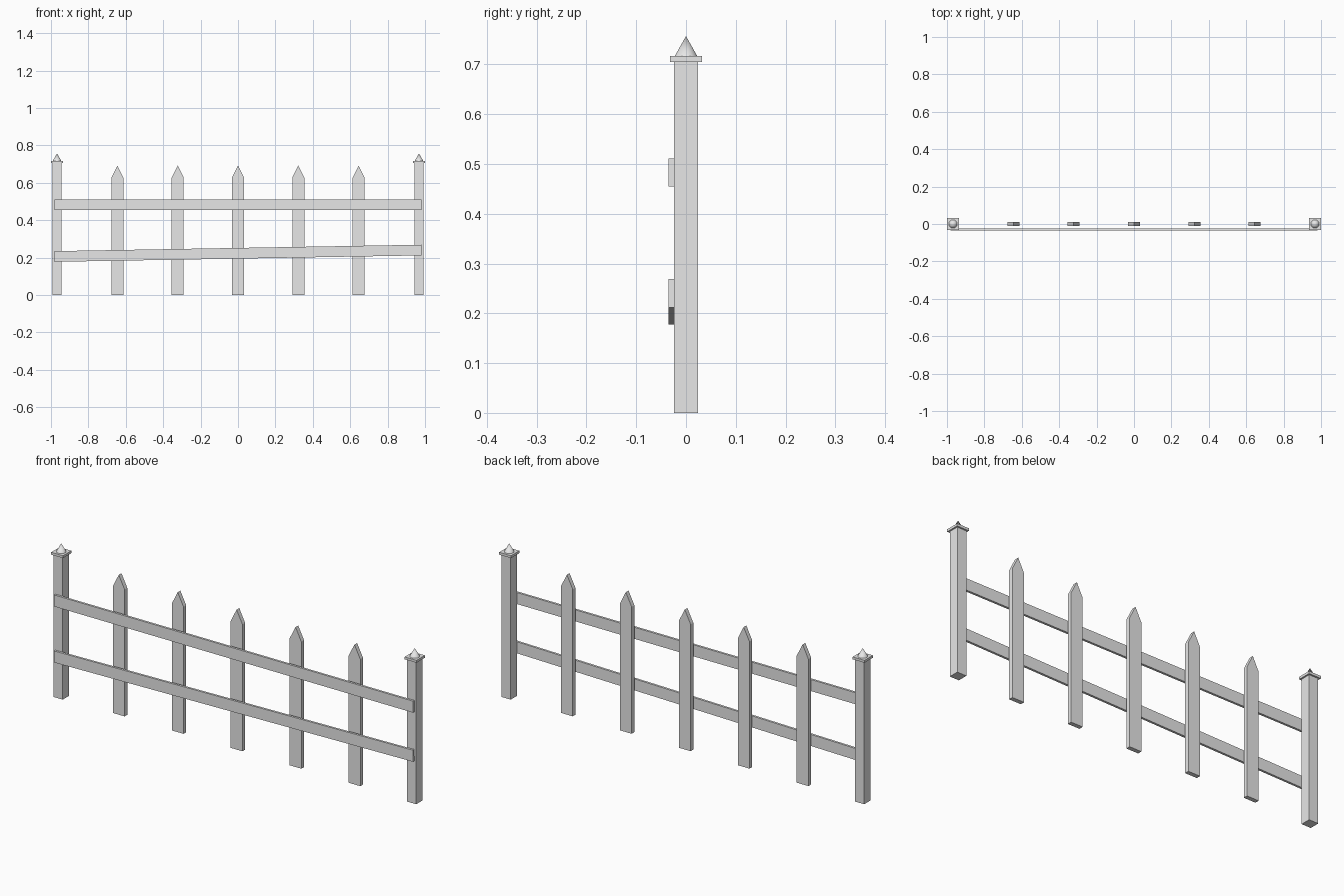
import bpy, bmesh, math
from mathutils import Matrix, Vector

if "Cube" in bpy.data.objects:
    bpy.data.objects.remove(bpy.data.objects["Cube"])

mat = bpy.data.materials.new("light_grey")
mat.diffuse_color = (0.8, 0.8, 0.8, 1)
mat.use_nodes = True
mat.node_tree.nodes["Principled BSDF"].inputs["Base Color"].default_value = mat.diffuse_color


def finish(name, bm):
    bmesh.ops.recalc_face_normals(bm, faces=bm.faces)
    me = bpy.data.meshes.new(name)
    bm.to_mesh(me)
    bm.free()
    me.materials.append(mat)
    ob = bpy.data.objects.new(name, me)
    bpy.context.collection.objects.link(ob)
    return ob


def box(name, centre, size, tilt=0.0):
    bm = bmesh.new()
    m = (Matrix.Translation(centre) @ Matrix.Rotation(tilt, 4, 'Y')
         @ Matrix.Diagonal((*size, 1)))
    bmesh.ops.create_cube(bm, size=1, matrix=m)
    return finish(name, bm)


# end posts with square cap and pointed cone
for side, x in (("left", -0.9675), ("right", 0.9675)):
    box(f"{side}_post", (x, 0, 0.3525), (0.05, 0.049, 0.705))
    box(f"{side}_post_cap", (x, 0, 0.711), (0.065, 0.065, 0.012))
    bm = bmesh.new()
    bmesh.ops.create_cone(bm, cap_ends=True, segments=32, radius1=0.0225, radius2=0,
                          depth=0.04, matrix=Matrix.Translation((x, 0, 0.737)))
    cone = finish(f"{side}_post_point", bm)
    bpy.ops.object.select_all(action='DESELECT')
    cone.select_set(True)
    bpy.context.view_layer.objects.active = cone
    bpy.ops.object.shade_smooth_by_angle(angle=math.radians(40))

# pointed pickets, extruded from a five-point profile
profile = [(-0.032, 0), (0.032, 0), (0.032, 0.628), (0, 0.692), (-0.032, 0.628)]
for i in range(5):
    x = (i - 2) * 0.3225
    bm = bmesh.new()
    face = bm.faces.new([bm.verts.new((x + px, -0.011, pz)) for px, pz in profile])
    ext = bmesh.ops.extrude_face_region(bm, geom=[face])
    bmesh.ops.translate(bm, vec=Vector((0, 0.021, 0)),
                        verts=[v for v in ext["geom"] if isinstance(v, bmesh.types.BMVert)])
    finish(f"picket_{i + 1}", bm)

# front rails, the lower one hanging slightly crooked
box("upper_rail", (0, -0.0295, 0.483), (1.964, 0.011, 0.057))
box("lower_rail", (0, -0.0295, 0.223), (1.964, 0.011, 0.057), math.radians(-1.0))
